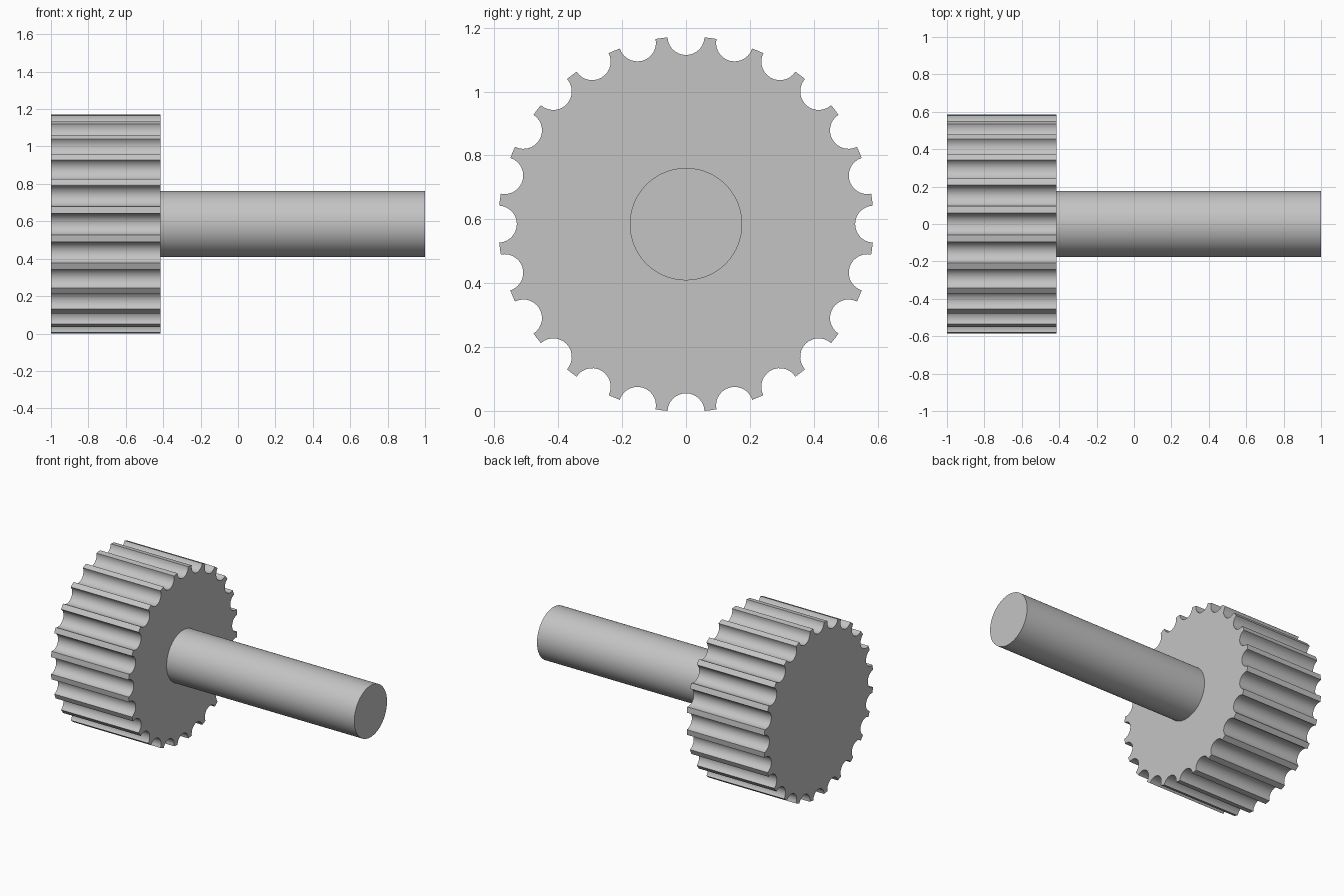
import bpy, bmesh, math
from math import sin, cos, pi, radians

cube = bpy.data.objects.get("Cube")
if cube:
    bpy.data.objects.remove(cube, do_unlink=True)

TEETH = 24
OUTER = 0.5875          # tooth tip radius
NOTCH = 0.058           # radius of each round groove
AXIS_Z = 0.585
GEAR_LEFT, GEAR_RIGHT, SHAFT_END = -1.0, -0.415, 1.0
SHAFT_R = 0.176

grey = bpy.data.materials.new("plain_grey")
grey.use_nodes = True
colour = (0.55, 0.55, 0.55, 1)
grey.diffuse_color = colour
grey.node_tree.nodes["Principled BSDF"].inputs["Base Color"].default_value = colour


def extrude_along_x(name, profile, x0, x1):
    """Extrude a closed (y, z) profile from x0 to x1 into a capped solid."""
    bm = bmesh.new()
    face = bm.faces.new([bm.verts.new((x0, y, z + AXIS_Z)) for y, z in profile])
    result = bmesh.ops.extrude_face_region(bm, geom=[face], use_keep_orig=True)
    moved = [g for g in result["geom"] if isinstance(g, bmesh.types.BMVert)]
    bmesh.ops.translate(bm, verts=moved, vec=(x1 - x0, 0, 0))
    bmesh.ops.recalc_face_normals(bm, faces=bm.faces)
    mesh = bpy.data.meshes.new(name)
    bm.to_mesh(mesh)
    bm.free()
    mesh.materials.append(grey)
    obj = bpy.data.objects.new(name, mesh)
    bpy.context.collection.objects.link(obj)
    bpy.ops.object.select_all(action="DESELECT")
    obj.select_set(True)
    bpy.context.view_layer.objects.active = obj
    bpy.ops.object.shade_smooth_by_angle(angle=radians(35))
    return obj


def gear_profile(steps=14):
    """Round grooves centred on the rim, joined by narrow curved lands."""
    points = []
    half = 2 * math.asin(NOTCH / (2 * OUTER))      # groove half-angle on the rim
    sweep = pi / 2 - half / 2                      # groove arc half-sweep
    for i in range(TEETH):
        a = 2 * pi * i / TEETH
        cy, cz = OUTER * sin(a), OUTER * cos(a)
        for k in range(steps + 1):
            t = a + pi + sweep * (1 - 2 * k / steps)
            points.append((cy + NOTCH * sin(t), cz + NOTCH * cos(t)))
        mid = a + pi / TEETH                       # middle of the tooth land
        points.append((OUTER * sin(mid), OUTER * cos(mid)))
    return points


# Grooved wheel
extrude_along_x("gear_wheel", gear_profile(), GEAR_LEFT, GEAR_RIGHT)

# Plain round shaft, seated slightly into the wheel
circle = [(SHAFT_R * sin(2 * pi * i / 64), SHAFT_R * cos(2 * pi * i / 64)) for i in range(64)]
extrude_along_x("shaft", circle, GEAR_RIGHT - 0.05, SHAFT_END)
